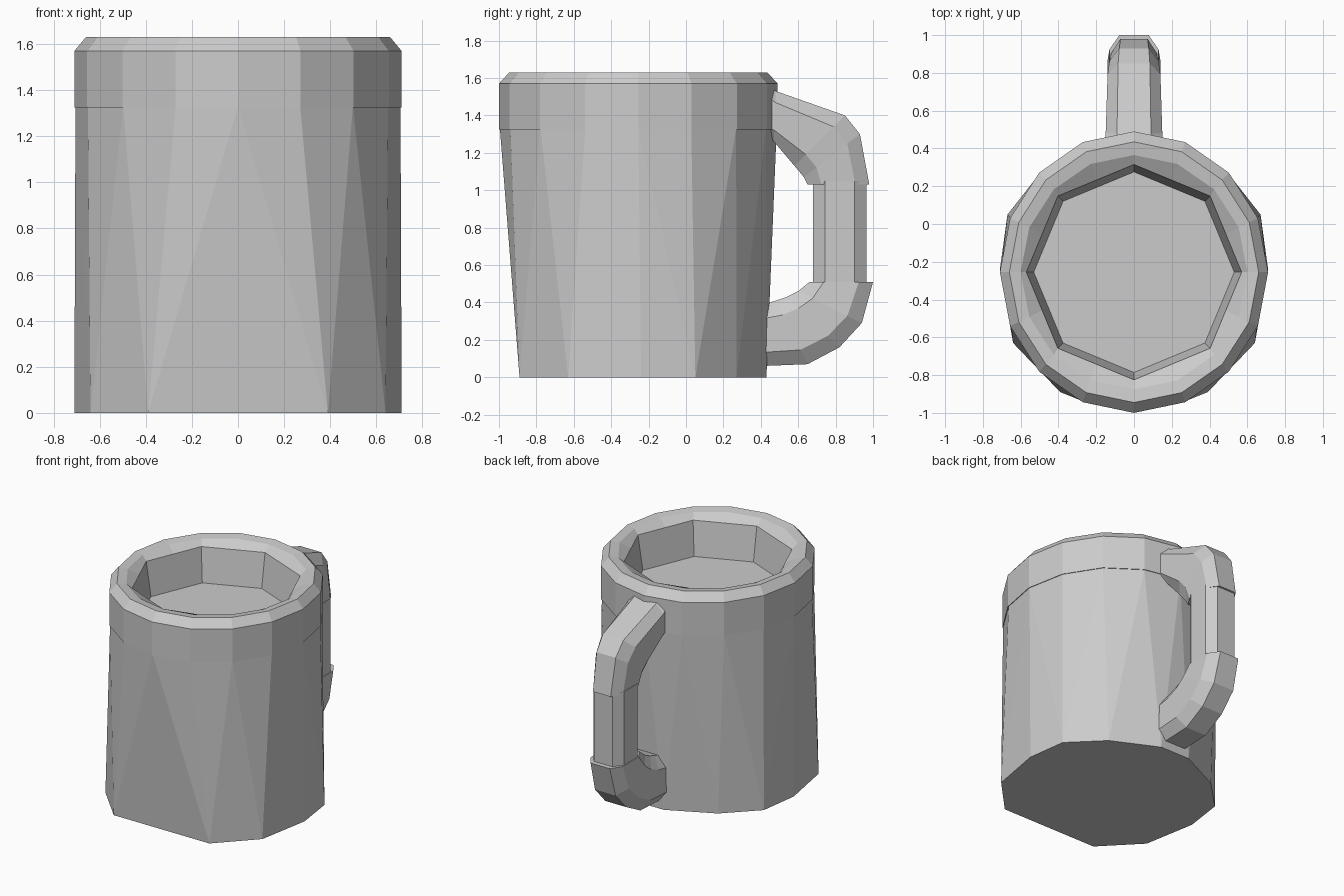
import bpy, bmesh
from math import sin, cos, pi

if "Cube" in bpy.data.objects:
    bpy.data.objects.remove(bpy.data.objects["Cube"])

CY = -0.255          # y of the mug axis
SIDES = 16


def finish(bm, name):
    bmesh.ops.recalc_face_normals(bm, faces=bm.faces)
    me = bpy.data.meshes.new(name)
    bm.to_mesh(me)
    bm.free()
    ob = bpy.data.objects.new(name, me)
    bpy.context.collection.objects.link(ob)
    return ob


def ring(rx, ry, z, octagon=False):
    """16 points; with octagon=True the odd points sit on the edges of an 8-gon."""
    pts = []
    for i in range(SIDES):
        a = 2 * pi * i / SIDES
        k = cos(pi / 8) if octagon and i % 2 else 1.0
        pts.append((rx * k * cos(a), CY + ry * k * sin(a), z))
    return pts


def loft(name, rings, loop=False):
    """Skin rings of equal length; capped unless they close into a loop."""
    bm = bmesh.new()
    vs = [[bm.verts.new(p) for p in r] for r in rings]
    n = len(vs[0])
    pairs = list(zip(vs, vs[1:])) + ([(vs[-1], vs[0])] if loop else [])
    for a, b in pairs:
        for i in range(n):
            j = (i + 1) % n
            bm.faces.new((a[i], a[j], b[j], b[i]))
    if not loop:
        bm.faces.new(vs[0])
        bm.faces.new(vs[-1])
    return finish(bm, name)


# Body: faceted hull from a 12-sided foot to the round band; its top is the cup floor
half_foot = [(.39, -.89), (.64, -.63), (.71, -.24), (.67, .05), (.45, .27), (.12, .43)]
bm = bmesh.new()
for x, y in half_foot:
    for s in (1, -1):
        bm.verts.new((s * x, y, 0))
for p in ring(.705, .74, 1.33):
    bm.verts.new(p)
bmesh.ops.convex_hull(bm, input=bm.verts)
finish(bm, "body")

# Rim: outer band, bevelled lip and eight-sided inner wall
loft("rim", [
    ring(.71, .745, 1.325),
    ring(.71, .745, 1.57),
    ring(.66, .69, 1.63),
    ring(.60, .62, 1.62),
    ring(.57, .57, 1.58, True),
    ring(.53, .53, 1.325, True),
], loop=True)


# Handle: eight-sided sections given as outer point, inner point and half width
def section(oy, oz, iy, iz, w):
    shape = [(1, .55), (.6, 1), (-.6, 1), (-1, .55), (-1, -.55), (-.6, -1), (.6, -1), (1, -.55)]
    my, mz = (oy + iy) / 2, (oz + iz) / 2
    return [(w * u, my + v * (oy - my), mz + v * (oz - mz)) for u, v in shape]


handle_parts = {
    "handle_top": [
        (.38, 1.61, .40, 1.27, .15), (.48, 1.53, .47, 1.26, .15),
        (.85, 1.40, .58, 1.13, .14), (.93, 1.30, .63, 1.07, .13),
        (.98, 1.03, .65, 1.03, .12)],
    "handle_grip": [
        (.965, 1.05, .68, 1.05, .125), (.965, .49, .68, .49, .125)],
    "handle_bottom": [
        (1.0, .51, .66, .51, .13), (.94, .29, .60, .46, .14),
        (.82, .16, .54, .43, .14), (.65, .07, .48, .41, .14),
        (.40, .06, .38, .38, .14)],
}
for name, secs in handle_parts.items():
    loft(name, [section(*s) for s in secs])
